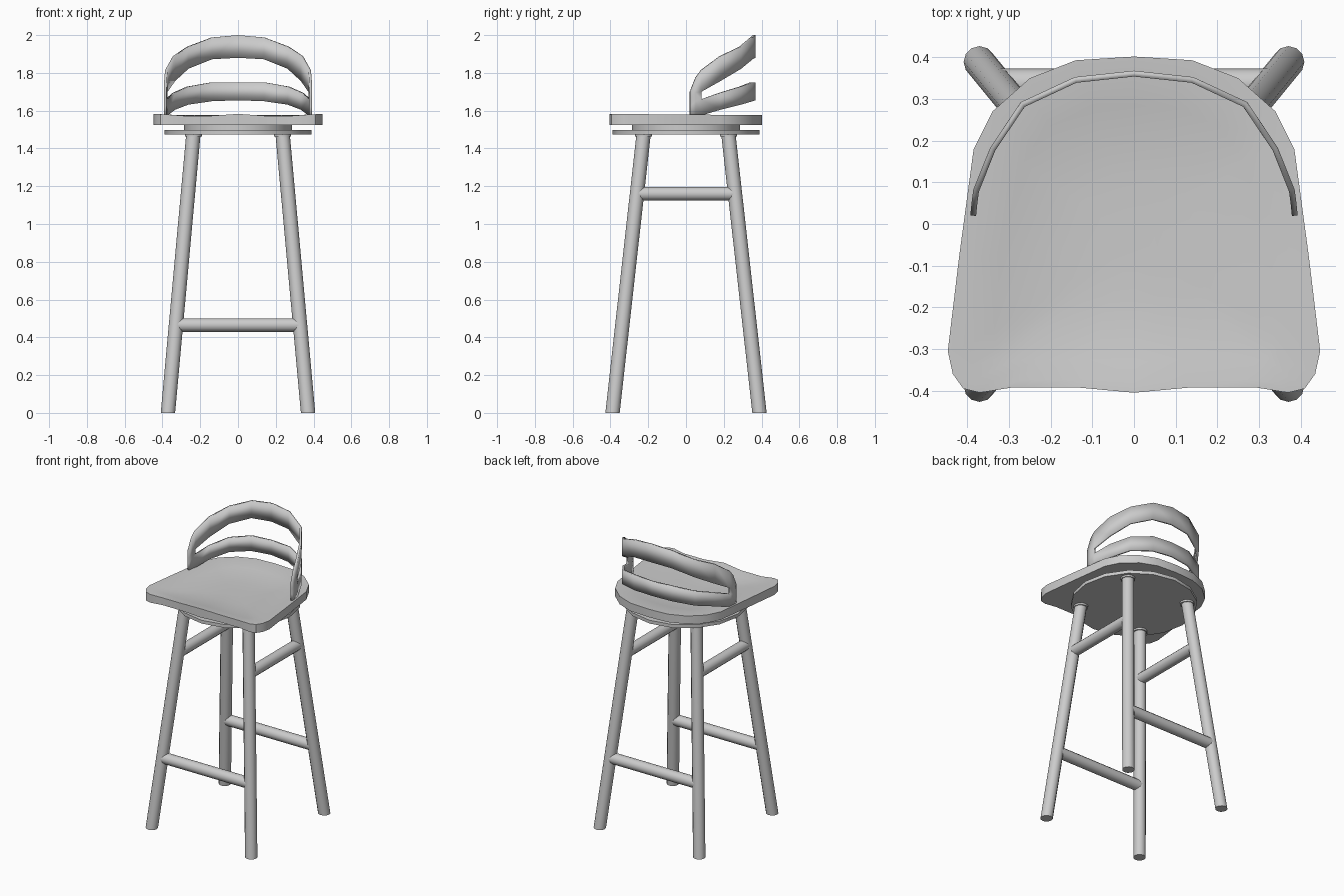
import bpy, bmesh
from math import sin, cos, pi, radians
from mathutils import Vector

if "Cube" in bpy.data.objects:
    bpy.data.objects.remove(bpy.data.objects["Cube"])


def make(name, verts, faces, angle=35):
    me = bpy.data.meshes.new(name)
    me.from_pydata(verts, [], faces)
    bm = bmesh.new()
    bm.from_mesh(me)
    bmesh.ops.recalc_face_normals(bm, faces=bm.faces)
    bm.to_mesh(me)
    bm.free()
    ob = bpy.data.objects.new(name, me)
    bpy.context.collection.objects.link(ob)
    bpy.ops.object.select_all(action='DESELECT')
    ob.select_set(True)
    bpy.context.view_layer.objects.active = ob
    bpy.ops.object.shade_smooth_by_angle(angle=radians(angle))
    return ob


def loft(name, rings, angle=35):
    """Skin a stack of equal-length rings and cap both ends."""
    n = len(rings[0])
    verts = [v for r in rings for v in r]
    faces = [(k * n + i, k * n + (i + 1) % n, (k + 1) * n + (i + 1) % n, (k + 1) * n + i)
             for k in range(len(rings) - 1) for i in range(n)]
    faces += [tuple(range(n)), tuple(range(len(verts) - n, len(verts)))]
    return make(name, verts, faces, angle)


def rod(name, a, b, r, axis, n=12):
    """Rod from a to b whose ends are cut square to the given axis."""
    def ring(c):
        out = []
        for i in range(n):
            u, v = r * cos(2 * pi * i / n), r * sin(2 * pi * i / n)
            off = {'x': (0, u, v), 'y': (u, 0, v), 'z': (u, v, 0)}[axis]
            out.append(Vector(c) + Vector(off))
        return out
    return loft(name, [ring(a), ring(b)])


# Splayed legs with small collars under the plate
FOOT, TOP, H = (0.371, 0.389), (0.236, 0.224), 1.478


def leg_at(z):
    t = z / H
    return [f + (p - f) * t for f, p in zip(FOOT, TOP)]


for sy, fb in ((-1, "front"), (1, "back")):
    for sx, lr in ((-1, "left"), (1, "right")):
        rod(f"{fb}_{lr}_leg", (sx * FOOT[0], sy * FOOT[1], 0),
            (sx * TOP[0], sy * TOP[1], H), 0.038, 'z')
        rod(f"{fb}_{lr}_collar", (sx * TOP[0], sy * TOP[1], 1.463),
            (sx * TOP[0], sy * TOP[1], H), 0.045, 'z')

# Low stretchers front and back, high stretchers at the sides
lx, ly = leg_at(0.465)
hx, hy = leg_at(1.16)
for s, fb, lr in ((-1, "front", "left"), (1, "back", "right")):
    rod(f"{fb}_stretcher", (-lx, s * ly, 0.465), (lx, s * ly, 0.465), 0.036, 'x')
    rod(f"{lr}_stretcher", (s * hx, -hy, 1.16), (s * hx, hy, 1.16), 0.036, 'y')

# Round mounting plate and the smaller swivel disc above it
rod("mounting_plate", (0, 0, 1.475), (0, 0, 1.497), 0.388, 'z', 16)
rod("swivel_disc", (0, 0, 1.495), (0, 0, 1.54), 0.285, 'z', 24)

# Dished seat: half outline (x, y, rim height) and matching start of the dish
outer = [(0, -.405, 1.583), (.14, -.392, 1.573), (.29, -.392, 1.573), (.37, -.405, 1.579),
         (.41, -.395, 1.581), (.435, -.36, 1.582), (.447, -.305, 1.582), (.42, -.08, 1.58),
         (.385, .18, 1.578), (.34, .27, 1.578), (.25, .35, 1.578), (.14, .393, 1.578), (0, .402, 1.578)]
inner = [(0, -.385, 1.582), (.13, -.375, 1.571), (.27, -.375, 1.572), (.345, -.38, 1.578),
         (.375, -.37, 1.58), (.39, -.34, 1.58), (.395, -.29, 1.58), (.375, -.08, 1.578),
         (.312, .18, 1.575), (.285, .225, 1.575), (.235, .285, 1.575), (.115, .335, 1.575), (0, .342, 1.575)]


def mirrored(half):
    return half + [(-x, y, z) for x, y, z in half[-2:0:-1]]


def dish(scale, depth):
    return [(x * scale, -.04 + (y + .04) * scale, z + (1.55 - z) * depth)
            for x, y, z in mirrored(inner)]


rim = mirrored(outer)
loft("seat", [[(x, y, 1.524) for x, y, z in rim], rim, dish(1, 0), dish(.85, .35),
              dish(.65, .75), dish(.4, .95), dish(.15, 1)])

# Curved slotted backrest: x, y, then bottom, slot bottom, slot top, top
half = [(0, .361, 1.655, 1.75, 1.88, 2.0), (.14, .346, 1.65, 1.75, 1.872, 1.987),
        (.267, .287, 1.632, 1.727, 1.822, 1.938), (.339, .18, 1.605, 1.695, 1.757, 1.888),
        (.379, .08, 1.575, 1.66, 1.70, 1.815), (.383, .05, 1.57, 1.65, 1.695, 1.775),
        (.386, .02, 1.565, 1.62, 1.66, 1.70)]
stations = [(-s[0],) + s[1:] for s in half[:0:-1]] + half
verts = [(s[0], s[1], z) for s in stations for z in s[2:]]
last = len(stations) - 2
faces = []
for i in range(last + 1):
    for k in range(3):
        if k != 1 or i < 2 or i > last - 2:
            faces.append((i * 4 + k, i * 4 + 4 + k, i * 4 + 5 + k, i * 4 + 1 + k))
back = make("backrest", verts, faces, 40)
mod = back.modifiers.new("thickness", 'SOLIDIFY')
mod.thickness = 0.014
mod.offset = 0
mod.use_even_offset = True
